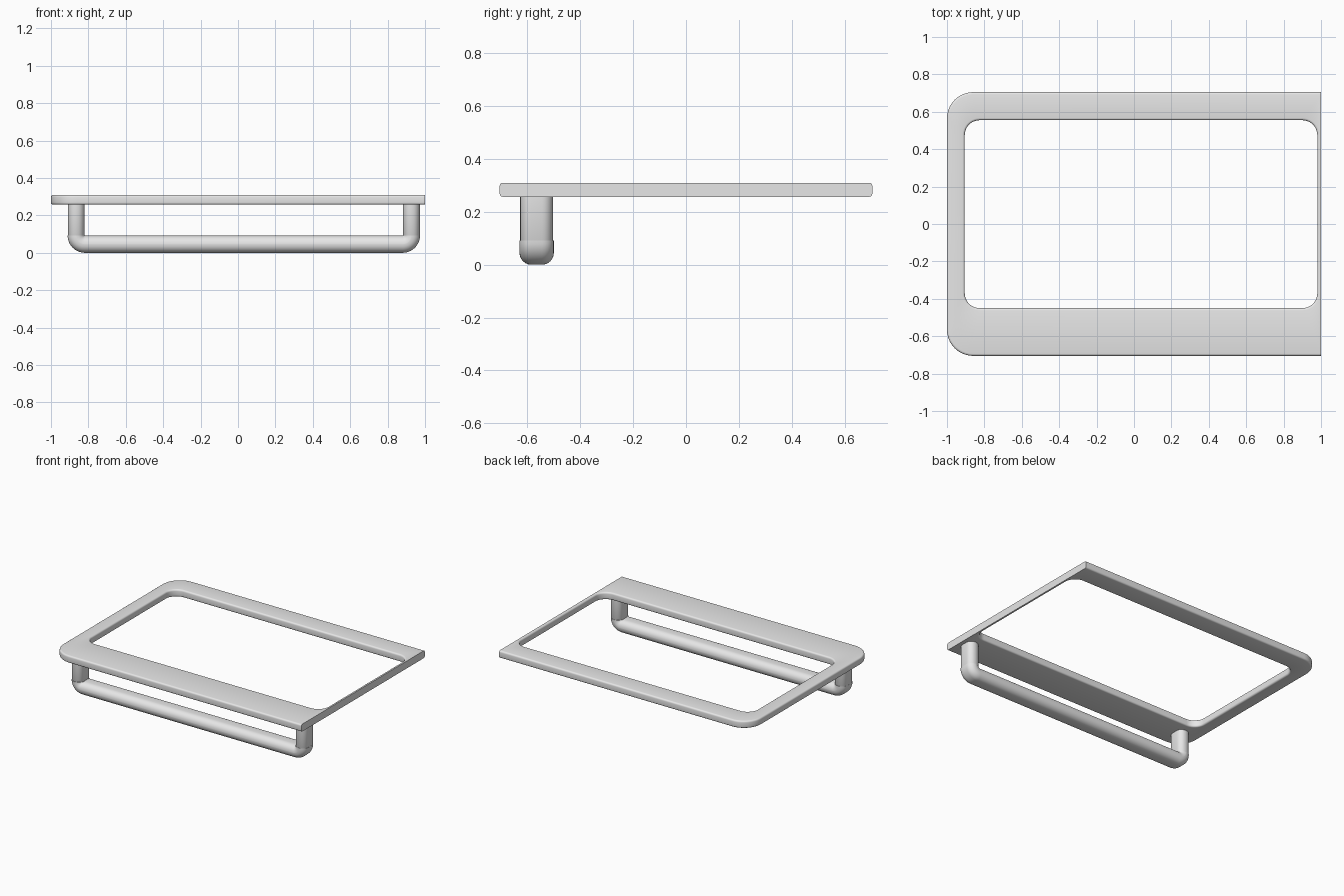
import bpy
import bmesh
from math import sin, cos, pi, radians
from mathutils import Vector

cube = bpy.data.objects.get("Cube")
if cube:
    bpy.data.objects.remove(cube, do_unlink=True)

grey = bpy.data.materials.new("light_grey")
grey.use_nodes = True
grey.diffuse_color = (0.8, 0.8, 0.8, 1)
grey.node_tree.nodes["Principled BSDF"].inputs["Base Color"].default_value = (0.8, 0.8, 0.8, 1)


def rounded_loop(x0, x1, y0, y1, r_left, r_right, steps=10):
    """Counter-clockwise rounded rectangle, same point count for any radius."""
    pts = []
    corners = ((x1, y1, -1, -1, r_right), (x0, y1, 1, -1, r_left),
               (x0, y0, 1, 1, r_left), (x1, y0, -1, 1, r_right))
    for i, (x, y, sx, sy, r) in enumerate(corners):
        for k in range(steps + 1):
            a = (i + k / steps) * pi / 2
            pts.append((x + sx * r + r * cos(a), y + sy * r + r * sin(a)))
    return pts


def skin(name, rings, close_rings=False):
    """Join rings of points into a surface, capping the ends if open."""
    bm = bmesh.new()
    loops = [[bm.verts.new(p) for p in ring] for ring in rings]
    n = len(loops[0])
    pairs = list(zip(loops, loops[1:]))
    if close_rings:
        pairs.append((loops[-1], loops[0]))
    else:
        bm.faces.new(loops[0])
        bm.faces.new(loops[-1])
    for a, b in pairs:
        for i in range(n):
            j = (i + 1) % n
            bm.faces.new((a[i], a[j], b[j], b[i]))
    bmesh.ops.remove_doubles(bm, verts=bm.verts, dist=0.00005)
    bmesh.ops.recalc_face_normals(bm, faces=bm.faces)
    mesh = bpy.data.meshes.new(name)
    bm.to_mesh(mesh)
    bm.free()
    mesh.materials.append(grey)
    obj = bpy.data.objects.new(name, mesh)
    bpy.context.collection.objects.link(obj)
    bpy.ops.object.select_all(action='DESELECT')
    obj.select_set(True)
    bpy.context.view_layer.objects.active = obj
    bpy.ops.object.shade_smooth_by_angle(angle=radians(35))
    return obj


# Flat frame: rounded rims everywhere except the square-cut right end
BOTTOM, TOP, RIM, STEPS = 0.257, 0.31, 0.012, 4


def rim_profile():
    for k in range(STEPS + 1):
        a = k / STEPS * pi / 2
        yield RIM * (1 - sin(a)), BOTTOM + RIM * (1 - cos(a))
    for k in range(STEPS + 1):
        a = k / STEPS * pi / 2
        yield RIM * (1 - cos(a)), TOP - RIM * (1 - sin(a))


rings = []
for d, z in rim_profile():
    loop = rounded_loop(-1 + d, 1, -0.705 + d, 0.705 - d, 0.14 - d, 0)
    rings.append([(x, y, z) for x, y in loop])
for d, z in reversed(list(rim_profile())):
    loop = rounded_loop(-0.905 - d, 0.98 + d, -0.45 - d, 0.555 + d, 0.08 + d, 0.08 + d)
    rings.append([(x, y, z) for x, y in loop])
skin("frame_plate", rings, close_rings=True)

# Handle bar: flattened round section swept along, turning up at both ends
BAR_Y, HALF = -0.565, 0.046
LEFT, RIGHT, BEND = -0.865, 0.927, 0.0465
section = rounded_loop(-HALF, HALF, -0.065, 0.065, 0.045, 0.045, 6)
path = []
for cx, sign in ((LEFT + BEND, -1), (RIGHT - BEND, 1)):
    arc = []
    for k in range(11):
        a = k / 10 * pi / 2
        out = Vector((sign * cos(a), 0, -sin(a)))
        arc.append((Vector((cx, BAR_Y, HALF + BEND)) + out * BEND, out))
    path += arc if sign < 0 else arc[::-1]
skin("handle_bar", [[c + out * u + Vector((0, v, 0)) for u, v in section]
                    for c, out in path])

# Posts joining the bar to the frame, with softened lower rims
for name, x in (("right_post", LEFT), ("left_post", RIGHT)):
    rings = []
    for d, z in ((0.008, 0.08), (0.003, 0.082), (0, 0.088), (0, BOTTOM + 0.003)):
        loop = rounded_loop(x - 0.045 + d, x + 0.045 - d, BAR_Y - 0.062 + d,
                            BAR_Y + 0.062 - d, 0.042 - d, 0.042 - d, 6)
        rings.append([(px, py, z) for px, py in loop])
    skin(name, rings)
